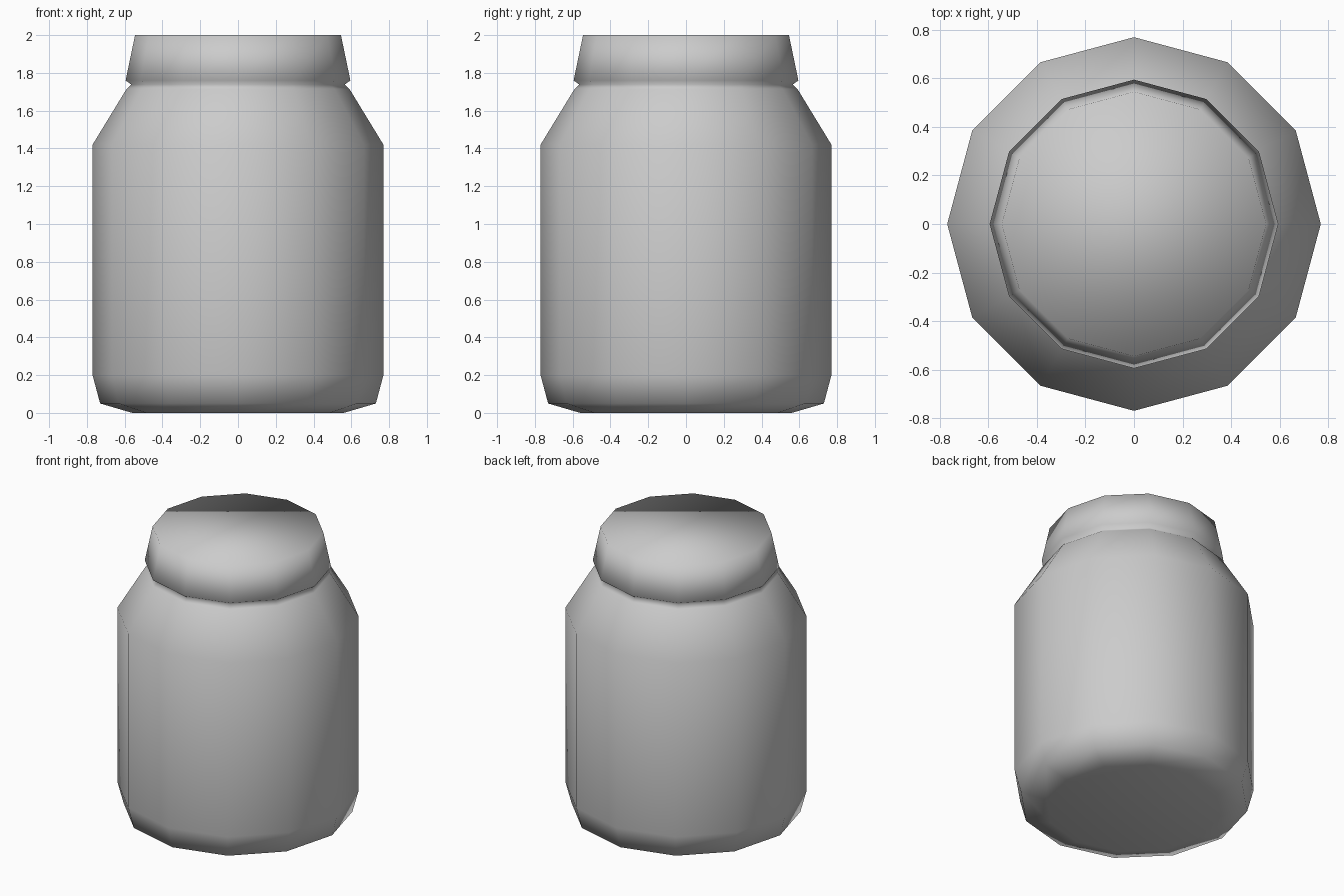
import bpy
import bmesh
from math import cos, sin, tau

cube = bpy.data.objects.get("Cube")
if cube:
    bpy.data.objects.remove(cube, do_unlink=True)

SIDES = 12

# Plain grey material
grey = bpy.data.materials.new("plain_grey")
grey.use_nodes = True
colour = (0.6, 0.6, 0.6, 1)
grey.diffuse_color = colour
grey.node_tree.nodes["Principled BSDF"].inputs["Base Color"].default_value = colour

# Profile as (radius, height): base, body, shoulder, neck groove, lid
profile = [
    (0.56, 0), (0.73, 0.05), (0.77, 0.2),
    (0.77, 1.42), (0.59, 1.715), (0.565, 1.738),
    (0.595, 1.76), (0.545, 2),
]


def lathe(name, points, material):
    """Turn a profile into a closed, smooth-shaded solid."""
    bm = bmesh.new()
    rings = [[bm.verts.new((r * cos(tau * i / SIDES), r * sin(tau * i / SIDES), z))
              for i in range(SIDES)] for r, z in points]
    for low, high in zip(rings, rings[1:]):
        for i in range(SIDES):
            j = (i + 1) % SIDES
            bm.faces.new((low[i], low[j], high[j], high[i]))
    bm.faces.new(reversed(rings[0]))
    bm.faces.new(rings[-1])
    for face in bm.faces:
        face.smooth = True
    mesh = bpy.data.meshes.new(name)
    bm.to_mesh(mesh)
    bm.free()
    mesh.materials.append(material)
    obj = bpy.data.objects.new(name, mesh)
    bpy.context.collection.objects.link(obj)
    return obj


# Jar body and lid as one continuous skin
lathe("lidded_jar", profile, grey)
